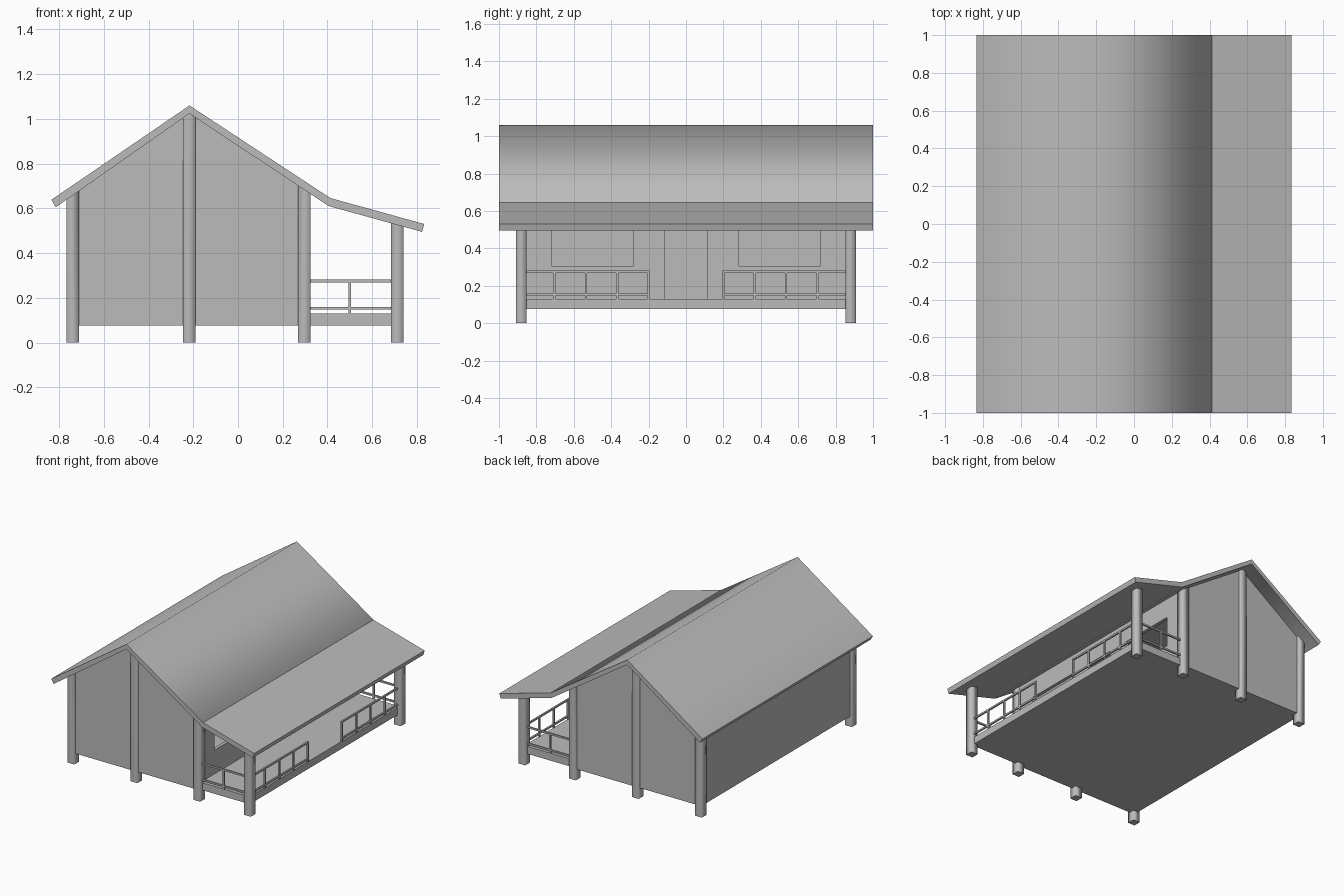
import bpy, bmesh
from mathutils import Vector

if "Cube" in bpy.data.objects:
    bpy.data.objects.remove(bpy.data.objects["Cube"])

grey = bpy.data.materials.new("plain grey")
grey.diffuse_color = (0.5, 0.5, 0.5, 1)
grey.use_nodes = True
grey.node_tree.nodes["Principled BSDF"].inputs["Base Color"].default_value = grey.diffuse_color

# Underside of the roof, used to trim posts and walls
UNDER = [(-0.815, 0.605), (-0.217, 1.024), (0.406, 0.61), (0.823, 0.495)]
POST_X = [-0.738, -0.219, 0.297, 0.713]
END_Y = 0.88
R = 0.028


def under(x):
    for (xa, za), (xb, zb) in zip(UNDER, UNDER[1:]):
        if x <= xb:
            return za + (x - xa) / (xb - xa) * (zb - za)
    return UNDER[-1][1]


def finish(name, bm):
    bmesh.ops.recalc_face_normals(bm, faces=bm.faces)
    mesh = bpy.data.meshes.new(name)
    bm.to_mesh(mesh)
    bm.free()
    mesh.materials.append(grey)
    obj = bpy.data.objects.new(name, mesh)
    bpy.context.collection.objects.link(obj)
    return obj


def extrude(bm, points, step):
    """Add a closed prism from an outline and an extrusion vector."""
    face = bm.faces.new([bm.verts.new(p) for p in points])
    out = bmesh.ops.extrude_face_region(bm, geom=[face], use_keep_orig=True)
    verts = [v for v in out["geom"] if isinstance(v, bmesh.types.BMVert)]
    bmesh.ops.translate(bm, verts=verts, vec=Vector(step))


def slab(bm, x0, x1, y0, y1, z0, z1):
    extrude(bm, [(x0, y0, z0), (x1, y0, z0), (x1, y1, z0), (x0, y1, z0)], (0, 0, z1 - z0))


def box(name, *bounds):
    bm = bmesh.new()
    slab(bm, *bounds)
    return finish(name, bm)


def prism_y(name, profile, y0, y1):
    bm = bmesh.new()
    extrude(bm, [(x, y0, z) for x, z in profile], (0, y1 - y0, 0))
    return finish(name, bm)


# Main gable roof, softly shaded over the ridge
main_roof = prism_y("main_roof", [(-0.835, 0.638), (-0.217, 1.06), (0.413, 0.646),
                                  UNDER[2], UNDER[1], UNDER[0]], -1, 1)
bpy.context.view_layer.objects.active = main_roof
main_roof.select_set(True)
bpy.ops.object.shade_smooth_by_angle(angle=1.25)
main_roof.select_set(False)

# Shallower roof over the porch
prism_y("porch_roof", [(0.413, 0.646), (0.833, 0.53), UNDER[3], UNDER[2]], -1, 1)

# Raised floor
box("floor", POST_X[0], POST_X[3], -END_Y, END_Y, 0.075, 0.13)

# Square posts with tops cut to the roof slope and soft side shading
for side, y in (("front", -END_Y), ("back", END_Y)):
    for i, x in enumerate(POST_X):
        top = [(x + R, under(x + R)), (x - R, under(x - R))]
        if i == 1:
            top.insert(1, UNDER[1])
        post = prism_y(f"{side}_post_{i + 1}", [(x - R, 0), (x + R, 0)] + top, y - R, y + R)
        for f in post.data.polygons:
            f.use_smooth = abs(f.normal.z) < 0.3

# Gable walls
for side, y in (("front", -1), ("back", 1)):
    a, b = POST_X[0], POST_X[2]
    prism_y(f"{side}_gable_wall", [(a, 0.075), (b, 0.075), (b, under(b)), UNDER[1], (a, under(a))],
            y * (END_Y - 0.012), y * (END_Y + 0.012))

# Plain long wall on the left
box("left_wall", POST_X[0] - 0.012, POST_X[0] + 0.012, -END_Y, END_Y, 0.075, under(POST_X[0]))

# Porch wall with a doorway and two window openings
HEAD = 0.53
bm = bmesh.new()
xa, xb = POST_X[2] - 0.012, POST_X[2] + 0.012
slab(bm, xa, xb, -END_Y, END_Y, HEAD, under(xb))
for s in (-1, 1):
    slab(bm, xa, xb, s * 0.718, s * END_Y, 0.13, HEAD)
    slab(bm, xa, xb, s * 0.113, s * 0.28, 0.13, HEAD)
    slab(bm, xa, xb, s * 0.28, s * 0.718, 0.13, 0.305)
finish("porch_wall", bm)

# Porch railings on the long side, with a gap for the steps
T = 0.006
for side, s in (("front", -1), ("back", 1)):
    bm = bmesh.new()
    x = POST_X[3]
    for z in (0.153, 0.275):
        slab(bm, x - T, x + T, s * 0.194, s * 0.86, z - T, z + T)
    for y in (0.2, 0.368, 0.535, 0.705):
        slab(bm, x - T, x + T, s * y - T, s * y + T, 0.13, 0.275)
    finish(f"{side}_long_railing", bm)

    # Short railing across the porch end
    bm = bmesh.new()
    y = s * END_Y
    for z in (0.153, 0.275):
        slab(bm, POST_X[2], POST_X[3], y - T, y + T, z - T, z + T)
    slab(bm, 0.5 - T, 0.5 + T, y - T, y + T, 0.13, 0.275)
    finish(f"{side}_end_railing", bm)
